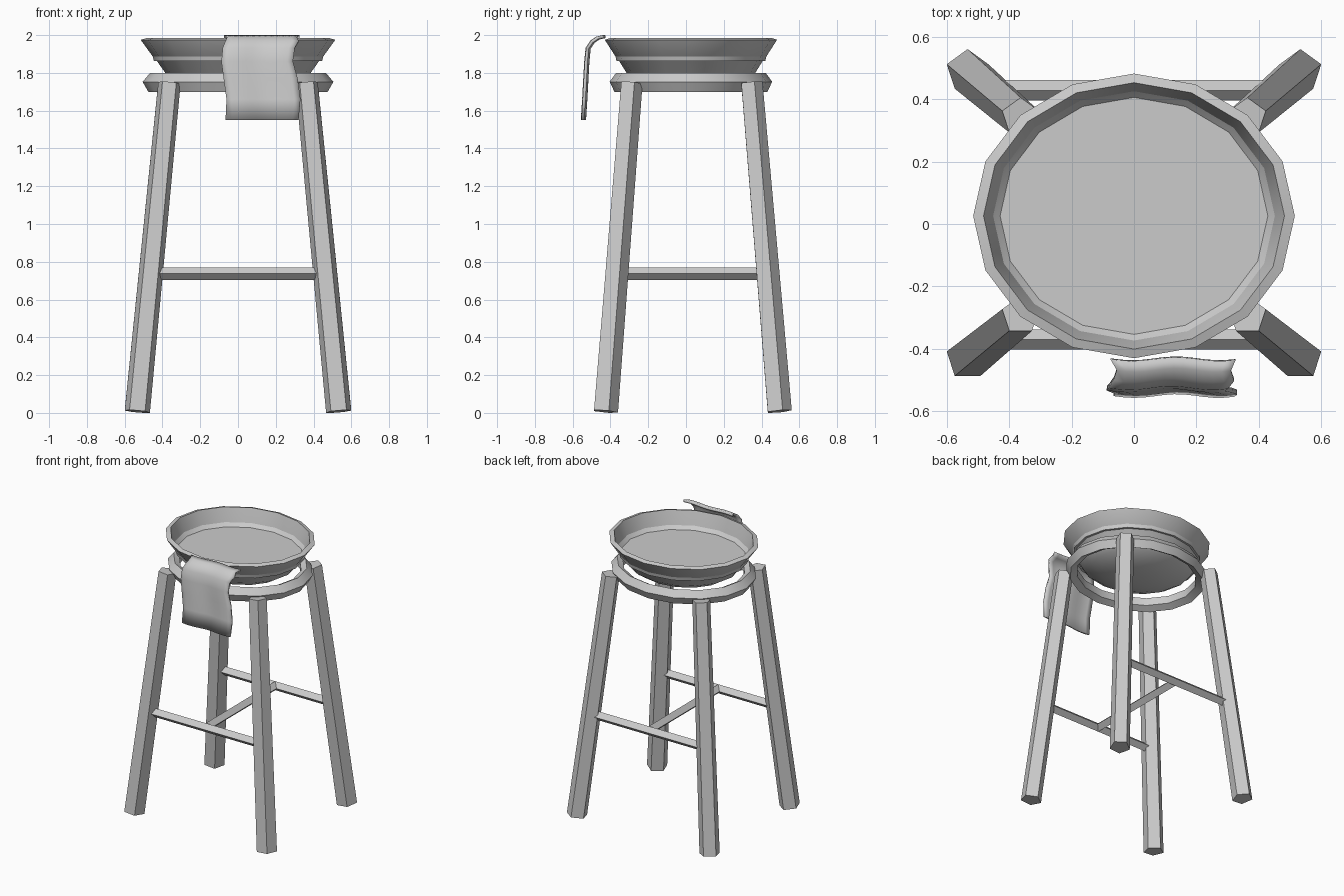
import bpy, bmesh, math

if "Cube" in bpy.data.objects:
    bpy.data.objects.remove(bpy.data.objects["Cube"])

grey = bpy.data.materials.new("light grey")
grey.diffuse_color = (0.6, 0.6, 0.6, 1)
grey.use_nodes = True
grey.node_tree.nodes["Principled BSDF"].inputs["Base Color"].default_value = grey.diffuse_color


def finish(name, bm):
    bmesh.ops.recalc_face_normals(bm, faces=bm.faces)
    mesh = bpy.data.meshes.new(name)
    bm.to_mesh(mesh)
    bm.free()
    mesh.materials.append(grey)
    ob = bpy.data.objects.new(name, mesh)
    bpy.context.collection.objects.link(ob)
    bpy.ops.object.select_all(action='DESELECT')
    ob.select_set(True)
    bpy.context.view_layer.objects.active = ob
    bpy.ops.object.shade_smooth_by_angle(angle=math.radians(30))
    return ob


def loft(name, rings, closed=False):
    """Skin a list of point loops; cap the ends, or join last to first."""
    bm = bmesh.new()
    loops = [[bm.verts.new(p) for p in ring] for ring in rings]
    n = len(loops[0])
    pairs = list(zip(loops, loops[1:]))
    if closed:
        pairs.append((loops[-1], loops[0]))
    else:
        bm.faces.new(loops[0])
        bm.faces.new(loops[-1])
    for a, b in pairs:
        for i in range(n):
            j = (i + 1) % n
            bm.faces.new((a[i], a[j], b[j], b[i]))
    return finish(name, bm)


def oval(r, z, squash, n=16):
    return [(r * math.cos(2 * math.pi * i / n),
             0.026 + r * squash * math.sin(2 * math.pi * i / n), z) for i in range(n)]


# Basin: rounded underside, stepped wall, flat rim, inner wall and floor
basin = [(0.06, 1.705), (0.15, 1.712), (0.24, 1.73), (0.32, 1.76), (0.385, 1.80),
         (0.44, 1.878), (0.45, 1.885), (0.515, 1.975), (0.482, 1.985),
         (0.452, 1.89), (0.445, 1.862)]
loft("basin", [oval(r, z, 0.885) for r, z in basin])

# Support ring with a five-sided section
ring = [(0.505, 1.753), (0.465, 1.80), (0.425, 1.78), (0.425, 1.725), (0.475, 1.70)]
loft("support_ring", [oval(r, z, 0.852) for r, z in ring], closed=True)


# Splayed five-sided legs, ends cut square to the leg
def pentagon(cx, cy, z, r, sx, sy):
    pts = []
    for i in range(5):
        a = math.radians(90 + 72 * i)
        dx, dy = r * math.cos(a), r * math.sin(a)
        pts.append((cx + dx, cy + dy, z + 0.09 * (sx * dx + sy * dy)))
    return pts


for sy, label, foot_y, top_y in ((-1, "front", -0.43, -0.292), (1, "back", 0.49, 0.343)):
    for sx, side in ((-1, "left"), (1, "right")):
        loft(f"{label}_{side}_leg",
             [pentagon(sx * 0.533, foot_y, 0.008, 0.07, sx, sy),
              pentagon(sx * 0.363, top_y, 1.748, 0.062, sx, sy)])

# Diamond-section rails between the legs, and the middle stretcher
R, Z = 0.0325, 0.737
diamond = [(R, 0), (0, R), (-R, 0), (0, -R)]
for name, y in (("front_rail", -0.37), ("back_rail", 0.428)):
    loft(name, [[(x, y + a, Z + b) for a, b in diamond] for x in (-0.45, 0.45)])
loft("middle_stretcher", [[(a, y, Z + b) for a, b in diamond] for y in (-0.37, 0.428)])

# Towel: folded-over top, hanging front, wavy sides
drape = [(-0.432, 1.992), (-0.465, 1.985), (-0.495, 1.965), (-0.518, 1.93),
         (-0.525, 1.86), (-0.53, 1.77), (-0.536, 1.66), (-0.543, 1.55)]
left = [-0.075, -0.055, -0.065, -0.08, -0.087, -0.075, -0.06, -0.065]
right = [0.325, 0.31, 0.32, 0.30, 0.29, 0.315, 0.33, 0.32]
bm = bmesh.new()
COLS = 12
grid = []
for (y, z), x0, x1 in zip(drape, left, right):
    row = []
    for i in range(COLS + 1):
        t = i / COLS
        row.append(bm.verts.new((x0 + (x1 - x0) * t, y - 0.006 * math.sin(t * 9), z)))
    grid.append(row)
for a, b in zip(grid, grid[1:]):
    for i in range(COLS):
        bm.faces.new((a[i], a[i + 1], b[i + 1], b[i]))
towel = finish("towel", bm)
thick = towel.modifiers.new("thickness", 'SOLIDIFY')
thick.thickness = 0.016
thick.offset = 0
